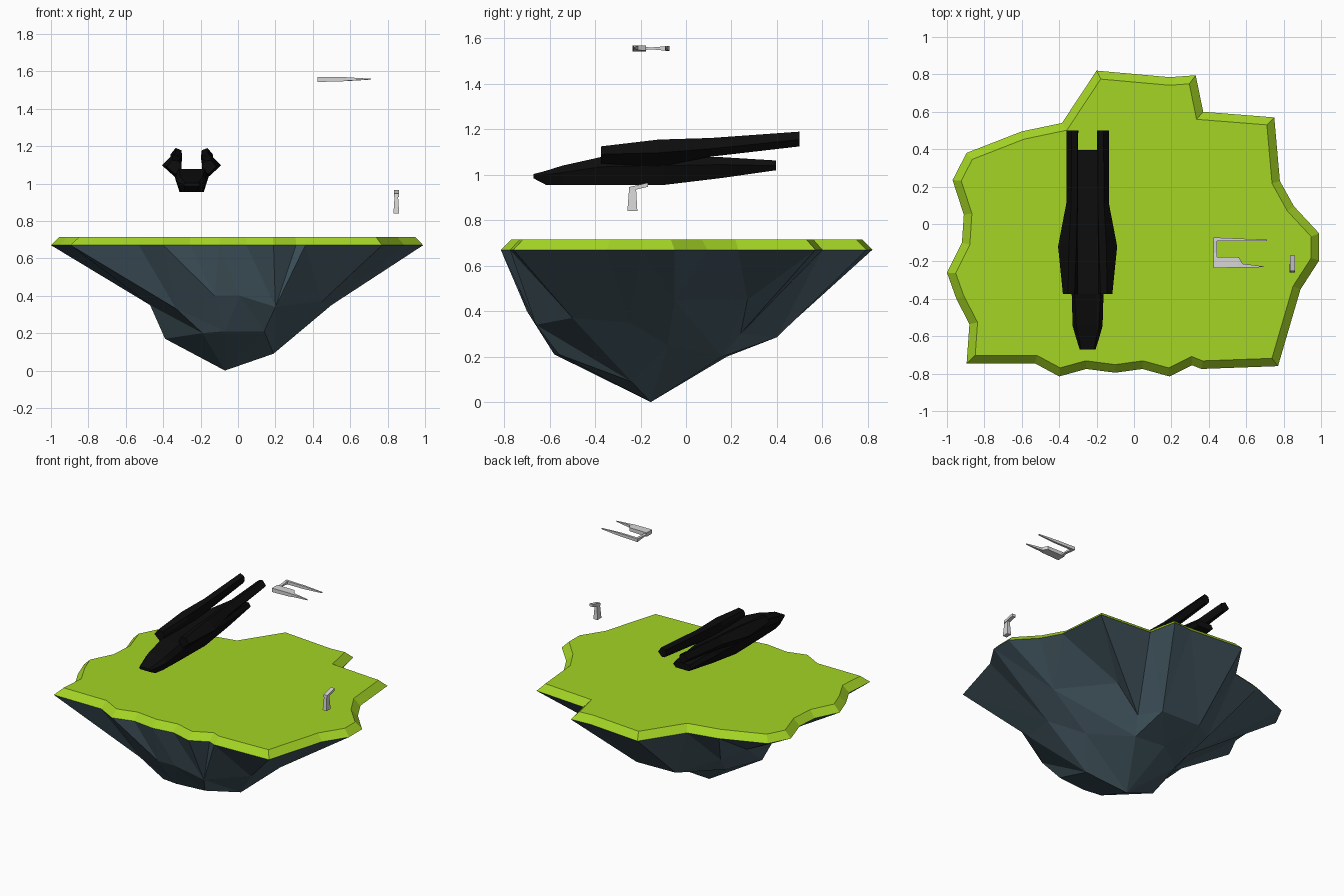
import bpy, bmesh, math
from mathutils import Vector

if "Cube" in bpy.data.objects:
    bpy.data.objects.remove(bpy.data.objects["Cube"])


def material(name, rgb):
    m = bpy.data.materials.new(name)
    m.diffuse_color = (*rgb, 1)
    m.use_nodes = True
    m.node_tree.nodes["Principled BSDF"].inputs["Base Color"].default_value = m.diffuse_color
    return m


GRASS = material("lime grass", (0.37, 0.66, 0.018))
ROCK = material("blue grey rock", (0.06, 0.102, 0.127))
BLACK = material("black metal", (0.004, 0.004, 0.004))
GREY = material("light grey metal", (0.68, 0.68, 0.68))


def loft(name, rings, mat, cap_start=True, cap_end=True):
    """Join equal-length rings of points; coincident points are welded."""
    bm = bmesh.new()
    vs = [[bm.verts.new(p) for p in r] for r in rings]
    n = len(rings[0])
    for a, b in zip(vs, vs[1:]):
        for i in range(n):
            j = (i + 1) % n
            bm.faces.new((a[i], a[j], b[j], b[i]))
    if cap_start:
        bm.faces.new(vs[0][::-1])
    if cap_end:
        bm.faces.new(vs[-1])
    bmesh.ops.remove_doubles(bm, verts=bm.verts[:], dist=0.0005)
    bmesh.ops.recalc_face_normals(bm, faces=bm.faces[:])
    me = bpy.data.meshes.new(name)
    bm.to_mesh(me)
    bm.free()
    me.materials.append(mat)
    ob = bpy.data.objects.new(name, me)
    bpy.context.collection.objects.link(ob)
    return ob


def box_section(x0, x1, y0, y1, z):
    return [(x0, y0, z), (x1, y0, z), (x1, y1, z), (x0, y1, z)]


# Island outline, counter-clockwise from the east point
outline = [(.99, -.05), (.855, .095), (.78, .23), (.75, .57), (.37, .60), (.33, .795),
           (.19, .785), (-.20, .82), (-.385, .54), (-.60, .495), (-.895, .38), (-.97, .235),
           (-.91, .05), (-.92, -.10), (-1, -.26), (-.95, -.40), (-.88, -.535), (-.895, -.745),
           (-.53, -.745), (-.40, -.815), (-.255, -.775), (-.10, -.795), (.045, -.775),
           (.19, -.815), (.31, -.755), (.36, -.775), (.77, -.76), (.89, -.35), (.99, -.195)]


def inset(points, d):
    out, n = [], len(points)
    for i, p in enumerate(points):
        p = Vector(p)
        e0 = (p - Vector(points[i - 1])).normalized()
        e1 = (Vector(points[(i + 1) % n]) - p).normalized()
        n0, n1 = Vector((-e0.y, e0.x)), Vector((-e1.y, e1.x))
        out.append(p + (n0 + n1) * d / (1 + n0.dot(n1)))
    return out


# Grass slab with bevelled rim
loft("grass_top", [[(x, y, .67) for x, y in outline],
                   [(p.x, p.y, .715) for p in inset(outline, .043)]], GRASS)

# Rock underside: faceted rings shrinking to an off-centre tip
TIP = Vector((-.07, -.155, 0))
mid = [(.62, -.05, .45), (.36, .27, .45), (.17, .24, .30), (.10, .40, .285), (-.20, .40, .29),
       (-.42, .22, .37), (-.46, -.02, .36), (-.47, -.33, .35), (-.33, -.60, .33),
       (-.125, -.70, .40), (.01, -.70, .40), (.20, -.66, .34), (.45, -.50, .37), (.50, -.25, .35)]
low = [(.33, -.08, .25), (.12, .16, .20), (-.10, .18, .20), (-.32, .02, .20), (-.39, -.28, .17),
       (-.19, -.55, .20), (-.07, -.58, .21), (.14, -.56, .21), (.19, -.24, .09)]


def snap(ring, p):
    """Ring point lying in the same direction from the tip as p."""
    a = math.atan2(p[1] - TIP.y, p[0] - TIP.x)

    def gap(q):
        d = math.atan2(q[1] - TIP.y, q[0] - TIP.x) - a
        return abs(math.atan2(math.sin(d), math.cos(d)))
    return min(ring, key=gap)


rim = [(x, y, .67) for x, y in outline]
mids = [snap(mid, p) for p in rim]
lows = [snap(low, p) for p in mids]


def ring_faces(bm, a, b):
    for i in range(len(a)):
        j = (i + 1) % len(a)
        for tri in ((a[i], a[j], b[j]), (a[i], b[j], b[i])):
            if len(set(tri)) == 3:
                bm.faces.new([bm.verts.new(p) for p in tri])


bm = bmesh.new()
ring_faces(bm, rim, mids)
ring_faces(bm, mids, lows)
ring_faces(bm, lows, [tuple(TIP)] * len(lows))
bmesh.ops.remove_doubles(bm, verts=bm.verts[:], dist=0.0005)
bmesh.ops.recalc_face_normals(bm, faces=bm.faces[:])
if sum(f.normal.z * f.calc_area() for f in bm.faces) > 0:
    bmesh.ops.reverse_faces(bm, faces=bm.faces[:])
me = bpy.data.meshes.new("rock_underside")
bm.to_mesh(me)
bm.free()
me.materials.append(ROCK)
bpy.context.collection.objects.link(bpy.data.objects.new("rock_underside", me))

# Ship hull: six-sided sections along y
CX = -.248


def hull_section(y, wb, wm, wt, zb, zm, zt):
    return [(CX + s * w, y, z) for s, w, z in
            ((-1, wb, zb), (1, wb, zb), (1, wm, zm), (1, wt, zt), (-1, wt, zt), (-1, wm, zm))]


loft("ship_hull", [hull_section(*s) for s in (
    (-.672, .035, .042, .035, .985, .995, 1.003),
    (-.615, .042, .060, .045, .955, 1.0, 1.018),
    (-.545, .055, .080, .06, .955, 1.01, 1.04),
    (-.375, .06, .085, .07, .955, 1.035, 1.078),
    (-.10, .065, .092, .075, .955, 1.04, 1.078),
    (.15, .06, .09, .075, .985, 1.045, 1.078),
    (.395, .05, .07, .055, 1.02, 1.04, 1.063))], BLACK)


# Twin pods beside the hull, ending in long rear booms
def pod_section(y, pts, side):
    return [(CX + side * x, y, z) for x, z in pts]


pods = ((-.375, ((.132, 1.09), (.105, 1.125), (.07, 1.12), (.055, 1.10), (.06, 1.07), (.09, 1.05))),
        (-.12, ((.158, 1.097), (.10, 1.155), (.06, 1.135), (.055, 1.11), (.055, 1.07), (.09, 1.035))),
        (.11, ((.114, 1.115), (.088, 1.162), (.055, 1.15), (.052, 1.12), (.06, 1.085), (.09, 1.08))),
        (.50, ((.114, 1.155), (.085, 1.19), (.055, 1.178), (.05, 1.145), (.065, 1.125), (.085, 1.125))))
for side, label in ((-1, "left"), (1, "right")):
    loft(label + "_pod", [pod_section(y, p, side) for y, p in pods], BLACK)


# Small floating fork: connecting bar, broad prong and thin prong
def x_section(x, y0, y1, z0, z1):
    return [(x, y0, z0), (x, y1, z0), (x, y1, z1), (x, y0, z1)]


loft("fork_broad_prong", [x_section(.425, -.235, -.175, 1.543, 1.570),
                          x_section(.56, -.233, -.177, 1.546, 1.570),
                          x_section(.58, -.232, -.212, 1.549, 1.568),
                          x_section(.695, -.231, -.227, 1.556, 1.561)], GREY)
loft("fork_thin_prong", [x_section(.425, -.090, -.072, 1.545, 1.567),
                         x_section(.57, -.092, -.078, 1.547, 1.567),
                         x_section(.71, -.090, -.084, 1.555, 1.561)], GREY)
loft("fork_bar", [[(x, y, z) for x, z in ((.425, 1.556 - h), (.443, 1.556 - h),
                                          (.443, 1.556 + h), (.425, 1.556 + h))]
                  for y, h in ((-.235, .013), (-.19, .008), (-.155, .004), (-.12, .007), (-.075, .011))],
     GREY)

# Small floating post with a tilted head
loft("post", [box_section(.831, .862, -.258, -.214, .84),
              box_section(.838, .855, -.250, -.220, .945)], GREY)
loft("post_head", [[(x, y, z + dz) for x, dz in ((.834, 0), (.860, 0), (.860, .018), (.834, .018))]
                   for y, z in ((-.250, .928), (-.168, .947))], GREY)
